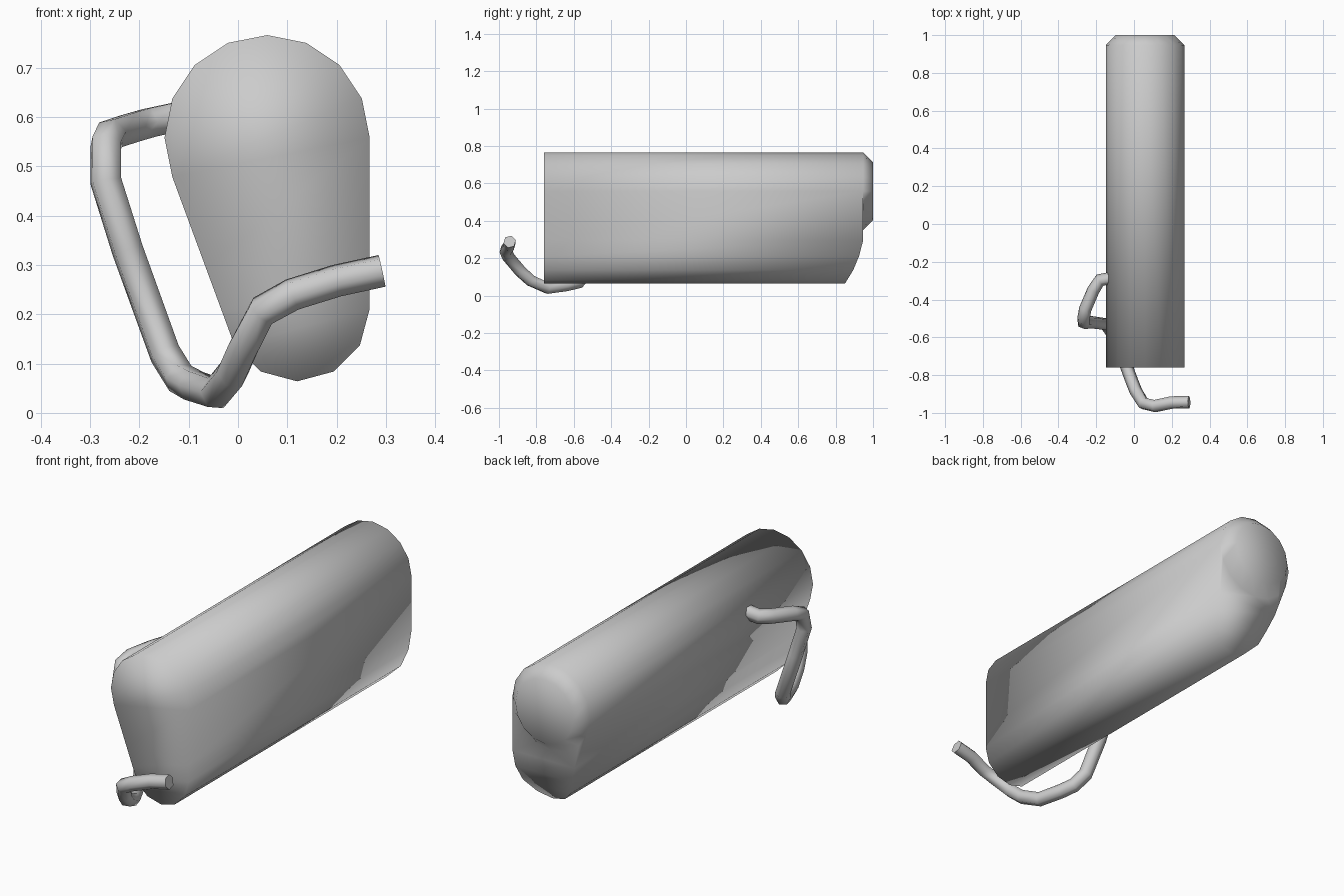
import bpy, bmesh
from math import cos, sin, radians

if "Cube" in bpy.data.objects:
    bpy.data.objects.remove(bpy.data.objects["Cube"])


def arc(cx, cz, r, degs):
    return [(cx + r * cos(radians(d)), cz + r * sin(radians(d))) for d in degs]


UP = (0.059, 0.558)      # large upper lobe centre
UP_R = 0.208
LOW = (0.12, 0.211)      # small lower lobe centre
LOW_R = 0.147
FRONT, REAR, TIP = -0.76, 0.947, 1.0

# Cross-section: upper lobe (right, over the top, left), left slope, lower lobe, right wall
upper = arc(*UP, UP_R, [22.5 * i for i in range(10)])
lower = arc(*LOW, LOW_R, [-150, -120, -90, -60, -30, 0])
a, b = upper[-1], lower[0]


def on_slope(z):
    t = (z - a[1]) / (b[1] - a[1])
    return (a[0] + t * (b[0] - a[0]), z)


profile = upper + [on_slope(0.295), on_slope(0.211)] + lower + [(0.267, 0.295)]


def rear_y(z):
    # rounded chin under the flat rear
    pts = [(0.05, 0.847), (0.064, 0.85), (0.084, 0.862), (0.138, 0.895),
           (0.211, 0.925), (0.295, REAR)]
    for (z0, y0), (z1, y1) in zip(pts, pts[1:]):
        if z <= z1:
            return y0 + (y1 - y0) * (z - z0) / (z1 - z0)
    return REAR


# Body shell
bm = bmesh.new()
front = [bm.verts.new((x, FRONT, z)) for x, z in profile]
rear = [bm.verts.new((x, rear_y(z), z)) for x, z in profile]
n = len(profile)
for i in range(n):
    j = (i + 1) % n
    bm.faces.new((front[i], front[j], rear[j], rear[i]))
bm.faces.new(front)

# Rear disc: bevelled ring and flat end on the upper lobe
hidden = [bm.verts.new((x, REAR, z))
          for x, z in arc(*UP, UP_R, [22.5 * i for i in range(10, 16)])]
ring = rear[:10] + hidden
end = [bm.verts.new((x, TIP, z))
       for x, z in arc(*UP, 0.155, [22.5 * i for i in range(16)])]
for i in range(16):
    j = (i + 1) % 16
    bm.faces.new((ring[i], ring[j], end[j], end[i]))
bm.faces.new(end)

# Flat rear below the disc, then the chin strips
bm.faces.new([rear[9]] + hidden + [rear[0], rear[18], rear[10]])
left, right = rear[10:15], rear[18:13:-1]
for i in range(3):
    bm.faces.new((left[i], left[i + 1], right[i + 1], right[i]))
bm.faces.new((left[3], rear[14], right[3]))

bmesh.ops.recalc_face_normals(bm, faces=bm.faces)
bmesh.ops.triangulate(bm, faces=[f for f in bm.faces if len(f.verts) > 4])
for f in bm.faces:
    f.smooth = True
mesh = bpy.data.meshes.new("body")
bm.to_mesh(mesh)
bm.free()
bpy.context.collection.objects.link(bpy.data.objects.new("body", mesh))

# Bent tube wrapping under the body
path = [(-0.11, -0.285, 0.603), (-0.18, -0.297, 0.588), (-0.215, -0.35, 0.578),
        (-0.258, -0.45, 0.564), (-0.268, -0.505, 0.545), (-0.268, -0.522, 0.47),
        (-0.224, -0.52, 0.33), (-0.148, -0.53, 0.12), (-0.117, -0.575, 0.07),
        (-0.09, -0.64, 0.055), (-0.045, -0.74, 0.04), (-0.012, -0.83, 0.08),
        (0.01, -0.885, 0.13), (0.05, -0.95, 0.207), (0.11, -0.964, 0.24),
        (0.2, -0.945, 0.268), (0.292, -0.943, 0.288)]
curve = bpy.data.curves.new("tube", 'CURVE')
curve.dimensions = '3D'
curve.bevel_depth = 0.034
curve.bevel_resolution = 1
curve.use_fill_caps = True
spline = curve.splines.new('POLY')
spline.points.add(len(path) - 1)
for p, co in zip(spline.points, path):
    p.co = (*co, 1)
tube = bpy.data.objects.new("tube", curve)
bpy.context.collection.objects.link(tube)
bpy.context.view_layer.objects.active = tube
tube.select_set(True)
bpy.ops.object.convert(target='MESH')
bpy.ops.object.shade_smooth_by_angle(angle=radians(65))
